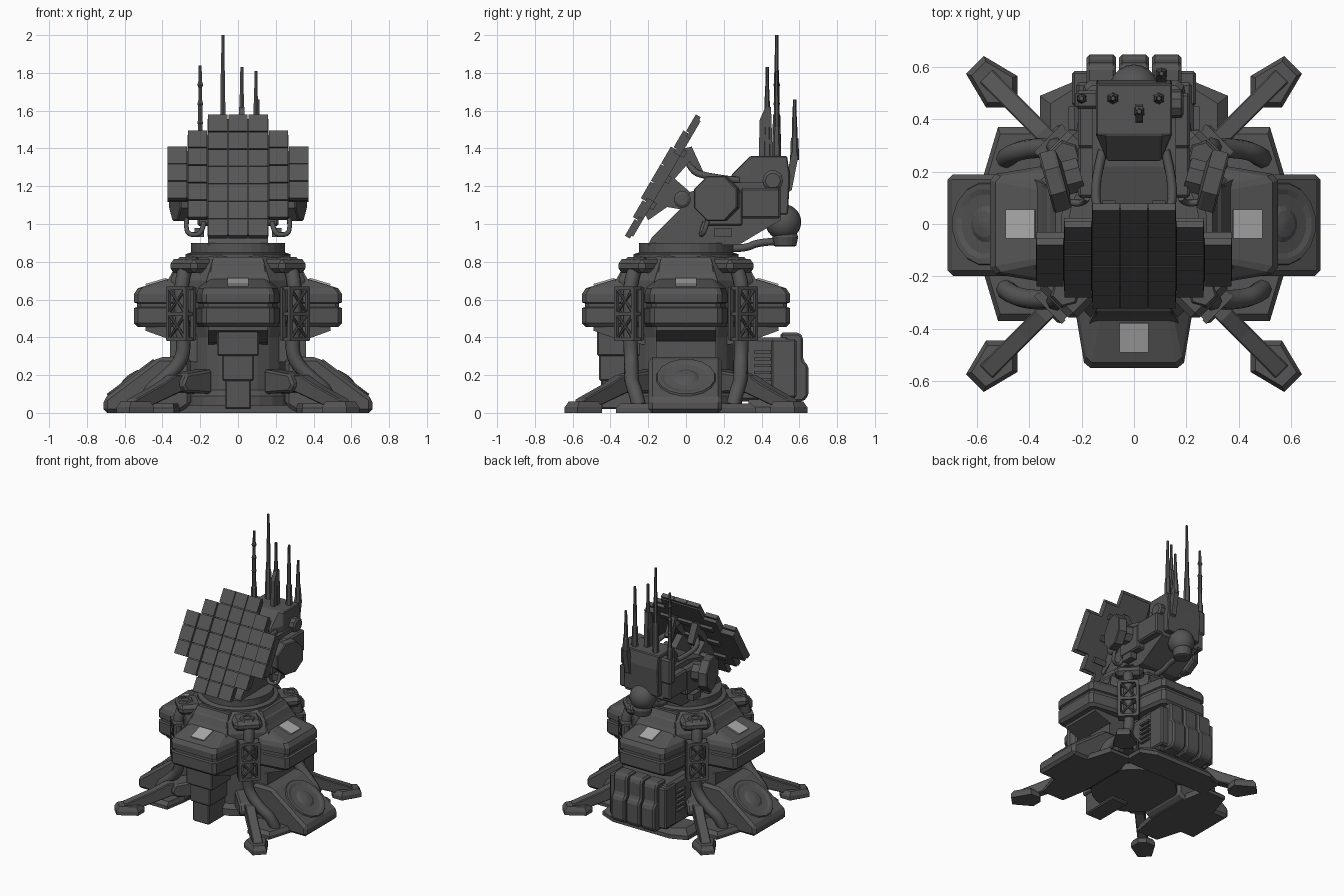
import bpy, bmesh
from math import radians, cos, sin, pi
from mathutils import Matrix

if "Cube" in bpy.data.objects:
    bpy.data.objects.remove(bpy.data.objects["Cube"])

I = Matrix.Identity(4)
T = lambda x, y, z: Matrix.Translation((x, y, z))
R = lambda deg, ax='Z': Matrix.Rotation(radians(deg), 4, ax)
MX = {1: I, -1: Matrix.Diagonal((-1, 1, 1, 1))}

def material(name, v):
    m = bpy.data.materials.new(name)
    m.diffuse_color = (v, v, v, 1)
    m.use_nodes = True
    m.node_tree.nodes["Principled BSDF"].inputs["Base Color"].default_value = m.diffuse_color
    return m
DARK, LIGHT = material("dark_grey", 0.09), material("light_grey", 0.4)

def finish(bm, name, M=I, mat=DARK, smooth=False, bevel=0):
    bm.transform(M)
    bmesh.ops.recalc_face_normals(bm, faces=bm.faces)
    me = bpy.data.meshes.new(name)
    for f in bm.faces:
        f.smooth = smooth
    bm.to_mesh(me)
    bm.free()
    me.materials.append(mat)
    ob = bpy.data.objects.new(name, me)
    bpy.context.collection.objects.link(ob)
    if bevel:
        b = ob.modifiers.new("bevel", 'BEVEL')
        b.width, b.segments = bevel, 1
    return ob

def loft(name, rings, M=I, **k):
    bm = bmesh.new()
    vs = [[bm.verts.new(p) for p in r] for r in rings]
    n = len(rings[0])
    for a, b in zip(vs, vs[1:]):
        for i in range(n):
            bm.faces.new((a[i], a[(i+1) % n], b[(i+1) % n], b[i]))
    bm.faces.new(vs[0])
    bm.faces.new(vs[-1])
    return finish(bm, name, M, **k)

def box(name, lo, hi, M=I, **k):
    return loft(name, [[(lo[0], lo[1], z), (hi[0], lo[1], z), (hi[0], hi[1], z), (lo[0], hi[1], z)]
                       for z in (lo[2], hi[2])], M, **k)

def prism_yz(name, pts, x0, x1, M=I, **k):
    return loft(name, [[(x, y, z) for y, z in pts] for x in (x0, x1)], M, **k)

def prism_xz(name, pts, y0, y1, M=I, **k):
    return loft(name, [[(x, y, z) for x, z in pts] for y in (y0, y1)], M, **k)

def lathe(name, prof, n=16, M=I, **k):
    return loft(name, [[(r*cos(2*pi*(i+.5)/n), r*sin(2*pi*(i+.5)/n), z) for i in range(n)]
                       for r, z in prof], M, **k)

def tube(name, pts, r, M=I, kind='NURBS'):
    cu = bpy.data.curves.new(name, 'CURVE')
    cu.dimensions, cu.bevel_depth, cu.bevel_resolution, cu.use_fill_caps = '3D', r, 2, True
    s = cu.splines.new(kind)
    s.points.add(len(pts) - 1)
    for p, c in zip(s.points, pts):
        p.co = (*c, 1)
    s.use_endpoint_u, s.order_u, s.resolution_u = True, 3, 4
    ob = bpy.data.objects.new(name, cu)
    bpy.context.collection.objects.link(ob)
    me = bpy.data.meshes.new_from_object(ob.evaluated_get(bpy.context.evaluated_depsgraph_get()))
    bpy.data.objects.remove(ob)
    bm = bmesh.new()
    bm.from_mesh(me)
    return finish(bm, name, M, smooth=kind == 'NURBS')

# central column, octagonal hull and turntable
lathe("core_column", [(.30, .04), (.30, .09), (.27, .12), (.27, .40), (.29, .47)], 24)
lathe("hull_octagon", [(.38, .455), (.40, .48), (.40, .64), (.40, .70), (.36, .78), (.29, .83)], 8)
lathe("turntable", [(.28, .80), (.28, .84), (.25, .85), (.25, .90), (.23, .90)], 32)

# four armoured pods with sloped undersides and roof lights
def pod_ring(u, w, z):
    half = [(.1, w), (u*.65, w), (u-.02, w*.87), (u, w*.76)]
    return [(a, -b, z) for a, b in half] + [(a, b, z) for a, b in reversed(half)]
POD = [(.53, .205, .455), (.55, .22, .475), (.55, .22, .555), (.535, .21, .56),
       (.535, .21, .58), (.55, .22, .585), (.55, .22, .63), (.53, .21, .66), (.36, .17, .712)]
for a in (0, 90, 180, 270):
    loft("pod", [pod_ring(*p) for p in POD], R(a))
    prism_xz("pod_underside", [(.2, .36), (.31, .37), (.49, .435), (.49, .47), (.2, .47)], -.16, .16, R(a))
    box("roof_light", (-.058, -.056, -.008), (.058, .056, .008), R(a) @ T(.433, 0, .691) @ R(16.4, 'Y'), mat=LIGHT)
    loft("collar_plate", [[(.2, -.17, .69), (.38, -.17, .69), (.38, .17, .69), (.2, .17, .69)],
                          [(.2, -.13, .825), (.30, -.13, .825), (.30, .13, .825), (.2, .13, .825)]], R(a))

# four corners: shoulder, bolt, truss, leg, foot
for a in (45, 135, 225, 315):
    M = R(a)
    box("shoulder", (.25, -.10, .74), (.43, .10, .815), M, bevel=.025)
    lathe("shoulder_bolt", [(.06, .81), (.05, .825), (.03, .825), (.03, .82)], 6, M @ T(.37, 0, 0))
    for v in (-.065, .065):
        for u in (.40, .455):
            box("truss_post", (u-.01, v-.01, .385), (u+.01, v+.01, .665), M)
    for z in (.39, .525, .66):
        box("truss_rail", (.395, -.07, z-.01), (.465, .07, z+.01), M)
    for z in (.39, .525):
        for s in (-1, 1):
            tube("truss_brace", [(.455, -.065*s, z), (.455, .065*s, z+.135)], .008, M, 'POLY')
    prism_xz("hip_block", [(.26, .10), (.45, .11), (.48, .15), (.45, .205), (.26, .23)], -.07, .07, M, bevel=.012)
    prism_xz("leg_arm", [(.36, .20), (.50, .20), (.60, .15), (.80, .07), (.80, .03), (.70, .03), (.46, .11), (.36, .11)],
             -.035, .035, M, bevel=.006)
    foot = [(.66, -.03), (.715, -.085), (.86, -.048), (.86, .048), (.715, .085), (.66, .03)]
    loft("foot", [[(.76+(x-.76)*s, y*s, z) for x, y in foot] for s, z in ((1, 0), (1, .03), (.8, .06))], M)

# four pipes running down the corners
for sx in (1, -1):
    for sy in (1, -1):
        tube("corner_pipe", [(.28, .27, .76), (.30, .295, .70), (.30, .295, .55), (.29, .295, .40), (.29, .29, .28),
                             (.40, .29, .17), (.47, .27, .12), (.49, .25, .04)], .038,
             Matrix.Diagonal((sx, sy, 1, 1)))

# side wedges with round sounders, on flared ground plates
for s in (1, -1):
    M = MX[s]
    prism_xz("side_wedge", [(.25, .04), (.31, 0), (.712, 0), (.712, .075), (.42, .295), (.25, .295)],
             -.198, .19, M, bevel=.02)
    box("wedge_neck", (.2, -.16, .27), (.36, .16, .38), M)
    lathe("sounder_dish", [(.165, -.01), (.155, .010), (.135, .010), (.115, .003), (.07, .003), (.05, .014), (.01, .02)],
          16, M @ T(.566, 0, .185) @ R(37, 'Y'))
    plate = [(.31, -.20), (.34, -.37), (.52, -.37), (.58, -.17), (.58, .17), (.52, .37), (.34, .37), (.31, .20)]
    loft("ground_plate", [[(.4+(x-.4)*k, y*k, z) for x, y in plate] for k, z in ((1, 0), (1, .025), (.93, .05))], M)

# front conduit stack
for w, y, z0, z1 in ((.11, -.47, .30, .46), (.085, -.46, .17, .31), (.07, -.45, .02, .18)):
    box("front_conduit", (-w, y, z0), (w, -.15, z1), bevel=.008)

# rear power unit with three cells and side fins
box("power_unit", (-.23, .25, .06), (.23, .55, .40), bevel=.02)
loft("rear_ground_plate", [[(-x, .33, z), (-x, .49-d, z), (-.24, .54-d, z), (.24, .54-d, z), (x, .49-d, z), (x, .33, z)]
                           for x, z, d in ((.36, 0, 0), (.36, .03, 0), (.32, .07, .03))])
CELL = [(.5, .06), (.62, .06), (.648, .09), (.648, .25), (.62, .28), (.62, .40), (.60, .425), (.5, .425)]
for x in (-.125, 0, .125):
    prism_yz("power_cell", CELL, x-.057, x+.057, bevel=.012)
for s in (1, -1):
    box("unit_side_panel", (.17, .45, .08), (.237, .585, .39), MX[s], bevel=.01)
    for i in range(5):
        box("cooling_fin", (.18, .36, .17+i*.036), (.25, .45, .185+i*.036), MX[s])

# turret body and head
prism_yz("turret_body", [(-.20, .89), (-.18, .93), (-.02, 1.09), (.02, 1.17), (.22, 1.22), (.50, 1.22), (.50, 1.02),
                         (.38, .95), (.28, .89)], -.16, .16)
box("turret_cheeks", (-.215, .10, .99), (.215, .30, 1.18), bevel=.01)
box("turret_rear_boxes", (-.215, .29, 1.03), (.215, .50, 1.19), bevel=.01)
loft("head", [[(x*.7, .24+d, z), (x, .34, z), (x, y, z), (-x, y, z), (-x, .34, z), (-x*.7, .24+d, z)]
              for x, y, z, d in ((.145, .54, 1.05, 0), (.145, .55, 1.26, 0), (.145, .535, 1.36, .10))], bevel=.006)
for s in (1, -1):
    M = MX[s]
    lathe("side_drum", [(.07, -.10), (.07, -.04), (.122, -.03), (.128, -.02), (.128, .03), (.122, .037)], 8,
          M @ T(.30, .165, 1.135) @ R(-15) @ R(90, 'Y'))
    lathe("pivot", [(.045, .12), (.045, .19), (.03, .20)], 12, M @ T(0, -.02, 1.13) @ R(90, 'Y'))
    tube("handle_loop", [(.27, .12, 1.04), (.28, .10, .96), (.24, .08, .94), (.19, .08, .95), (.18, .1, 1.01)], .013, M)
    tube("dish_strut", [(.06, .0, 1.37), (.12, .02, 1.28), (.16, .12, 1.25), (.12, .28, 1.23)], .018, M)
    prism_yz("dish_arm", [(-.20, 1.02), (-.10, 1.09), (.02, 1.07), (.02, 1.17), (-.06, 1.24), (.02, 1.33),
                          (.06, 1.25), (.09, 1.28), (.03, 1.41), (-.01, 1.40), (-.22, 1.06)], .07, .12, M)
    box("cheek_clip", (.18, .15, .93), (.23, .24, .98), M)
lathe("head_side_disc", [(.055, -.03), (.055, .03), (.04, .04)], 10, T(.15, .46, 1.23) @ R(90, 'Y'))

# rear dome and feed pipe
bm = bmesh.new()
bmesh.ops.create_uvsphere(bm, u_segments=20, v_segments=12, radius=.095)
finish(bm, "rear_dome", T(0, .515, 1.01), smooth=True)
lathe("dome_base", [(.05, .88), (.06, .885), (.07, .93), (.06, .96)], 16, T(0, .525, 0))
tube("feed_pipe", [(0, .22, .87), (0, .32, .87), (0, .38, .905), (0, .52, .91)], .02)

# tilted radar panel: 7-column tile array, outer columns stepped forward
P = T(0, -.12, 1.25) @ R(59.7, 'X')
S = .107
for c in range(-3, 4):
    n = {0: 7, 1: 7, 2: 5, 3: 3}[abs(c)]
    lift = (0, 0, .014, .028)[abs(c)]
    box("panel_backing", (c*S-.0535, -n*S/2+.02, -.022), (c*S+.0535, n*S/2-.02, lift), P)
    for r in range(n):
        y = (r - (n-1)/2) * S
        box("panel_tile", (c*S-.051, y-.051, lift-.012), (c*S+.051, y+.051, lift+.018), P)
for y in (-.16, 0, .16):
    box("panel_rib", (-.22, y-.02, -.042), (.22, y+.02, -.02), P)

# antennas
for x, y, z0, top in ((-.08, .48, 1.34, 2.0), (-.2, .48, 1.18, 1.84), (.02, .43, 1.34, 1.83), (.095, .48, 1.34, 1.81),
                      (.105, .575, 1.34, 1.66)):
    h = top - z0
    lathe("antenna", [(.024, 0), (.020, h*.35), (.015, h*.37), (.013, h*.7), (.011, h*.72), (.009, h)], 6, T(x, y, z0))
prism_yz("antenna_fin", [(.385, 1.34), (.46, 1.34), (.45, 1.62), (.42, 1.62), (.39, 1.55)], .005, .035)
for z in (1.52, 1.62, 1.72):
    lathe("antenna_knob", [(.01, 0), (.018, .015), (.01, .04)], 6, T(-.2, .48, z))
prism_yz("antenna_bracket", [(.53, 1.16), (.56, 1.18), (.595, 1.36), (.56, 1.38), (.53, 1.24)], .085, .125)
box("antenna_mount", (-.225, .44, 1.15), (-.12, .51, 1.34), bevel=.012)
